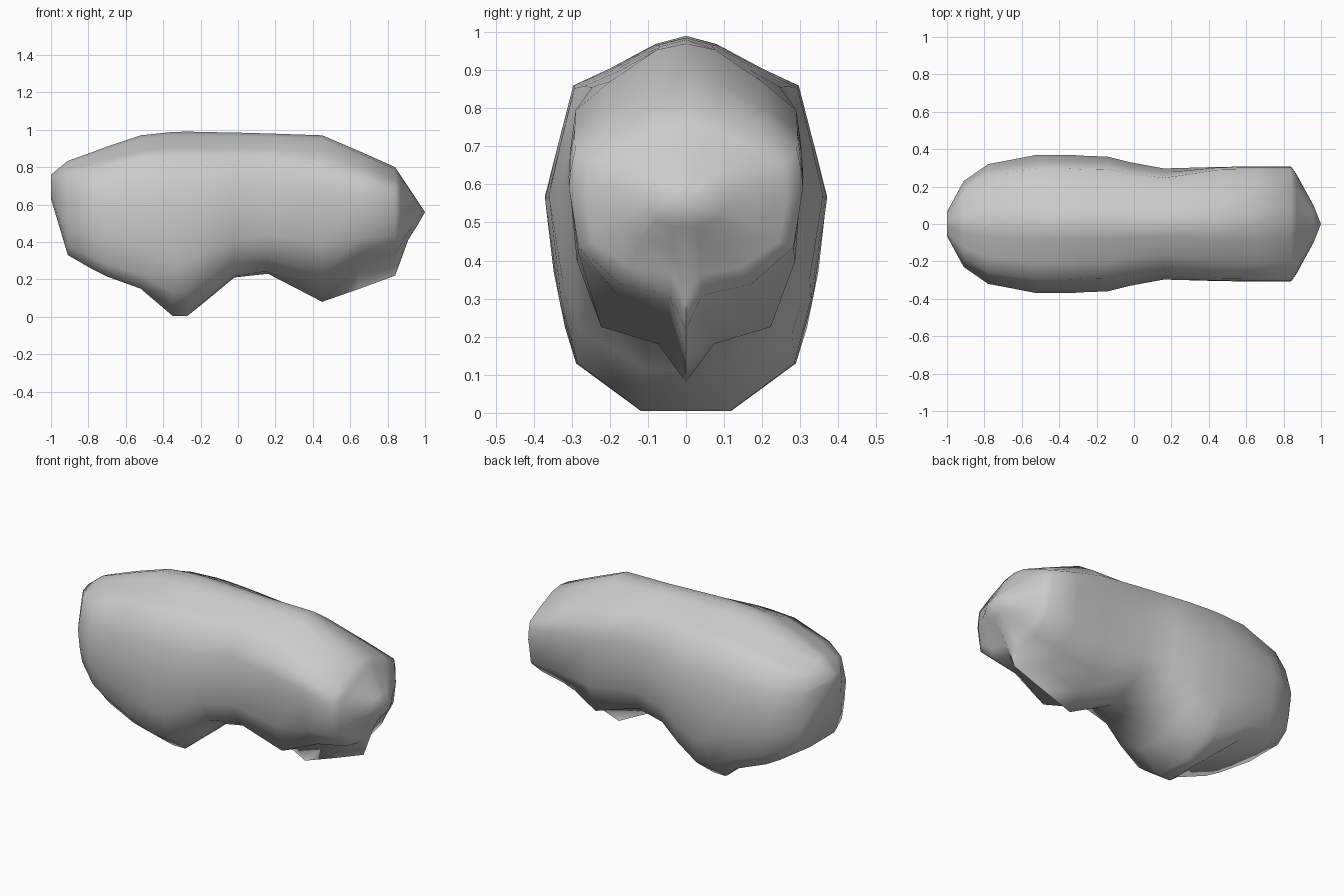
import bpy
import bmesh

cube = bpy.data.objects.get("Cube")
if cube:
    bpy.data.objects.remove(cube, do_unlink=True)

grey = bpy.data.materials.new("light_grey")
grey.use_nodes = True
colour = (0.6, 0.6, 0.6, 1)
grey.diffuse_color = colour
grey.node_tree.nodes["Principled BSDF"].inputs["Base Color"].default_value = colour

# Half cross-sections from top to bottom: (side, height)
ROUND = [(0, 1), (.22, .95), (.55, .8), (.8, .7), (.91, .33), (1, 0),
         (.9, -.47), (.78, -.775), (.32, -1), (0, -1)]
KEEL = [(0, 1), (.25, .95), (.65, .7), (.95, .47), (.99, .2), (1, 0),
        (.94, -.43), (.73, -.74), (.24, -.82), (0, -1)]
FLAT = ROUND[:6] + [(.94, -.47), (.86, -.82), (.7, -1), (0, -1)]
FIN = KEEL[:6] + [(.92, -.42), (.56, -.68), (.14, -.76), (0, -1)]

# Stations along the body: x, half width, top, middle, bottom, shape, amount
STATIONS = [
    (-1, .065, .76, .7, .63, ROUND, 0),
    (-.91, .23, .833, .6, .33, FLAT, .5),
    (-.78, .32, .88, .59, .255, FLAT, .9),
    (-.7, .335, .91, .58, .215, FLAT, 1),
    (-.52, .37, .97, .57, .15, FLAT, 1),
    (-.35, .37, .988, .56, .005, ROUND, 0),
    (-.27, .365, .99, .56, .005, ROUND, 0),
    (-.14, .36, .987, .57, .11, KEEL, .1),
    (-.02, .33, .985, .59, .21, KEEL, .1),
    (.16, .297, .98, .62, .23, KEEL, .2),
    (.45, .305, .97, .64, .08, KEEL, 1),
    (.65, .308, .885, .62, .15, FIN, 1),
    (.84, .307, .8, .59, .22, FIN, 1),
    (.87, .265, .755, .56, .3, FIN, 1),
    (.91, .19, .695, .56, .41, FIN, .7),
    (.96, .1, .62, .56, .49, ROUND, 0),
]


def section(bm, x, width, top, mid, bottom, shape, amount):
    """Add one closed, mirrored ring of vertices."""
    half = []
    for (ra, rb), (sa, sb) in zip(ROUND, shape):
        side = ra + (sa - ra) * amount
        height = rb + (sb - rb) * amount
        reach = top - mid if height > 0 else mid - bottom
        half.append((side * width, mid + height * reach))
    outline = half + [(-y, z) for y, z in half[-2:0:-1]]
    return [bm.verts.new((x, y, z)) for y, z in outline]


# Loft the body through its stations
bm = bmesh.new()
rings = [section(bm, *s) for s in STATIONS]
count = len(rings[0])
for a, b in zip(rings, rings[1:]):
    for i in range(count):
        j = (i + 1) % count
        bm.faces.new((a[i], a[j], b[j], b[i]))

# Flat blunt end and pointed end
bm.faces.new(rings[0])
tip = bm.verts.new((1, 0, .56))
for i in range(count):
    bm.faces.new((rings[-1][i], rings[-1][(i + 1) % count], tip))
bmesh.ops.recalc_face_normals(bm, faces=bm.faces[:])

mesh = bpy.data.meshes.new("body")
bm.to_mesh(mesh)
bm.free()
mesh.materials.append(grey)
body = bpy.data.objects.new("body", mesh)
bpy.context.collection.objects.link(body)
bpy.ops.object.select_all(action="DESELECT")
body.select_set(True)
bpy.context.view_layer.objects.active = body
bpy.ops.object.shade_smooth_by_angle(angle=1.2)
